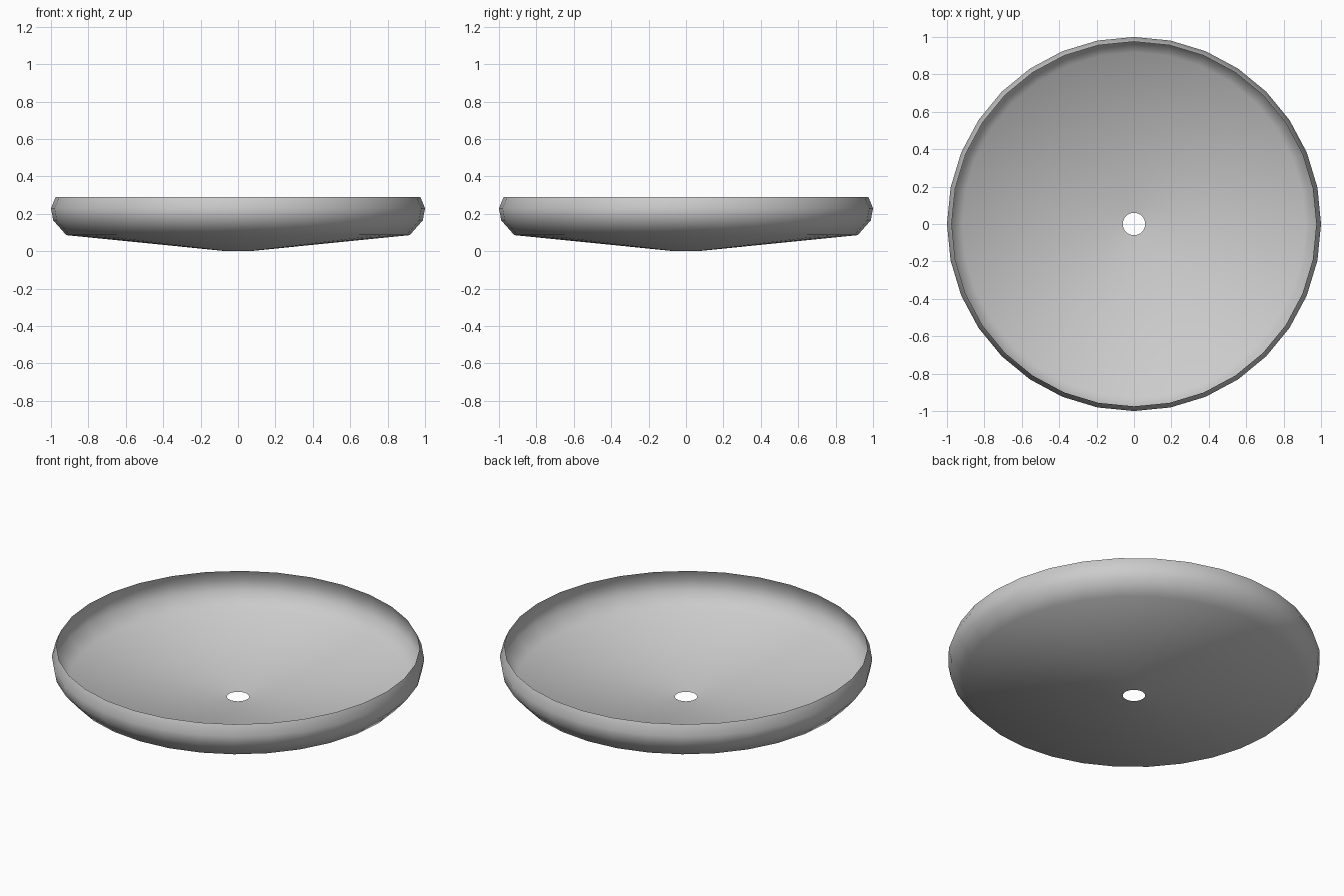
import bpy, bmesh
from math import cos, sin, tau

if "Cube" in bpy.data.objects:
    bpy.data.objects.remove(bpy.data.objects["Cube"])

SIDES = 32
# Radius and height, from the centre hole out to the rim
PROFILE = [(0.06, 0.0), (0.918, 0.086), (0.988, 0.165), (1.0, 0.23), (0.975, 0.29)]

# Thin open dish: rings of the profile joined by quads
bm = bmesh.new()
rings = [[bm.verts.new((r * cos(tau * i / SIDES), r * sin(tau * i / SIDES), z))
          for i in range(SIDES)] for r, z in PROFILE]
for inner, outer in zip(rings, rings[1:]):
    for i in range(SIDES):
        j = (i + 1) % SIDES
        face = bm.faces.new((inner[i], inner[j], outer[j], outer[i]))
        face.normal_flip()
        face.smooth = True
bmesh.ops.recalc_face_normals(bm, faces=bm.faces)

mesh = bpy.data.meshes.new("dish")
bm.to_mesh(mesh)
bm.free()
dish = bpy.data.objects.new("dish", mesh)
bpy.context.collection.objects.link(dish)
